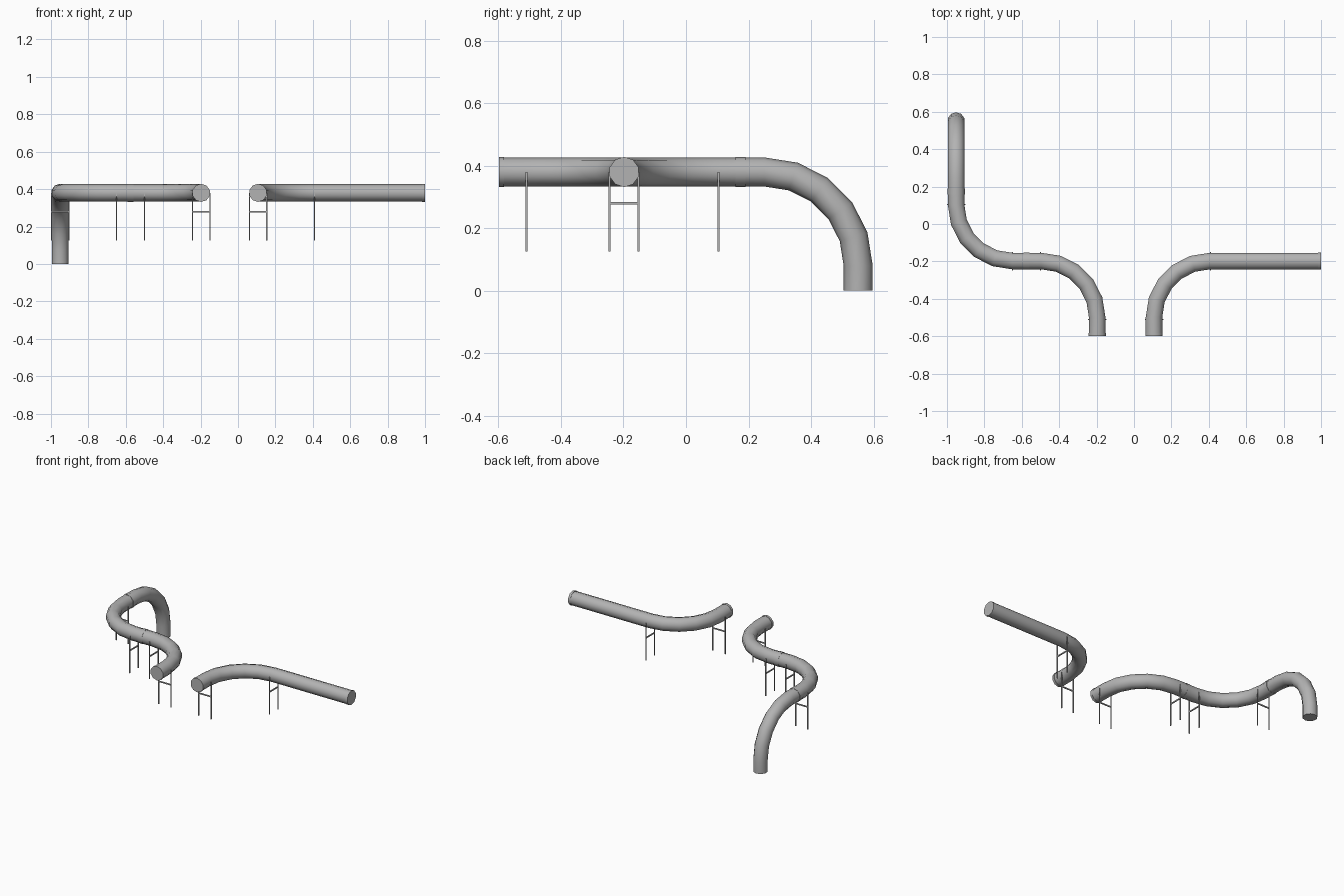
import bpy, bmesh, math
from mathutils import Vector, Matrix

if "Cube" in bpy.data.objects:
    bpy.data.objects.remove(bpy.data.objects["Cube"], do_unlink=True)

PIPE_R, COLLAR_R, COLLAR_LEN = 0.0465, 0.0485, 0.016
BEND_R, SIDES, STEPS = 0.3, 10, 5
Z = 0.38

grey = bpy.data.materials.new("pipe_grey")
grey.use_nodes = True
grey.diffuse_color = (0.45, 0.45, 0.45, 1)
grey.node_tree.nodes["Principled BSDF"].inputs["Base Color"].default_value = (0.45, 0.45, 0.45, 1)


def finish(name, bm, smooth):
    bmesh.ops.recalc_face_normals(bm, faces=bm.faces)
    mesh = bpy.data.meshes.new(name)
    bm.to_mesh(mesh)
    bm.free()
    mesh.materials.append(grey)
    obj = bpy.data.objects.new(name, mesh)
    bpy.context.collection.objects.link(obj)
    if smooth:
        bpy.ops.object.select_all(action='DESELECT')
        obj.select_set(True)
        bpy.context.view_layer.objects.active = obj
        bpy.ops.object.shade_smooth_by_angle(angle=math.radians(50))
    return obj


def sweep(name, path, radius, up):
    """Capped tube through (point, direction) pairs."""
    bm = bmesh.new()
    rings, last = [], path[0][1]
    for point, direction in path:
        up = last.rotation_difference(direction) @ up
        last = direction
        side = direction.cross(up)
        rings.append([bm.verts.new(point + radius * (up * math.cos(a) + side * math.sin(a)))
                      for a in (math.tau * i / SIDES for i in range(SIDES))])
    for a, b in zip(rings, rings[1:]):
        for i in range(SIDES):
            j = (i + 1) % SIDES
            bm.faces.new((a[i], a[j], b[j], b[i]))
    bm.faces.new(rings[0])
    bm.faces.new(rings[-1])
    return finish(name, bm, True)


def bend_path(start, corner, end):
    """Straight run, quarter bend around the corner, straight run."""
    start, corner, end = Vector(start), Vector(corner), Vector(end)
    d0, d1 = (corner - start).normalized(), (end - corner).normalized()
    centre = corner - d0 * BEND_R + d1 * BEND_R
    path = [(start, d0)]
    for i in range(STEPS + 1):
        a = math.pi / 2 * i / STEPS
        c, s = math.cos(a), math.sin(a)
        path.append((centre + BEND_R * (d0 * s - d1 * c), d0 * c + d1 * s))
    path.append((end, d1))
    return path


def collar(name, at, direction, length):
    at, d = Vector(at), Vector(direction)
    sweep(name, [(at, d), (at + d * length, d)], COLLAR_R, Vector((0, 0, 1)))


def support(name, x, y, across_x):
    """Two thin legs joined by a crossbar."""
    bm = bmesh.new()

    def box(u, z, w, h):
        offset = (x + u, y, z) if across_x else (x, y + u, z)
        size = (w, 0.006, h) if across_x else (0.006, w, h)
        bmesh.ops.create_cube(bm, size=1, matrix=Matrix.Translation(offset) @ Matrix.Diagonal((*size, 1)))

    for u in (-0.0465, 0.0465):
        box(u, 0.253, 0.006, 0.254)
    box(0, 0.28, 0.093, 0.008)
    finish(name, bm, False)


XL, XM, XR, YF, YM = -0.951, -0.197, 0.107, -0.598, -0.198
X_JOINT, Y_JOINT = -0.575, 0.175
UP = Vector((0, 0, 1))

# pipes
sweep("front_bend_pipe", bend_path((XM, YF, Z), (XM, YM, Z), (X_JOINT, YM, Z)), PIPE_R, UP)
sweep("side_bend_pipe", bend_path((X_JOINT, YM, Z), (XL, YM, Z), (XL, Y_JOINT, Z)), PIPE_R, UP)
sweep("down_bend_pipe", bend_path((XL, Y_JOINT, Z), (XL, 0.551, Z), (XL, 0.551, 0)), PIPE_R, UP)
sweep("long_bend_pipe", bend_path((XR, YF, Z), (XR, YM, Z), (1, YM, Z)), PIPE_R, UP)

# collars at open ends and joints
collar("middle_end_collar", (XM, YF, Z), (0, 1, 0), COLLAR_LEN)
collar("long_front_collar", (XR, YF, Z), (0, 1, 0), COLLAR_LEN)
collar("long_end_collar", (1, YM, Z), (-1, 0, 0), COLLAR_LEN)
collar("front_joint_collar", (X_JOINT - COLLAR_LEN, YM, Z), (1, 0, 0), 2 * COLLAR_LEN)
collar("side_joint_collar", (XL, Y_JOINT - COLLAR_LEN, Z), (0, 1, 0), 2 * COLLAR_LEN)

# supports
support("middle_front_support", XM, -0.51, True)
support("long_front_support", XR, -0.51, True)
support("rear_support", XL, 0.104, True)
support("joint_support_left", -0.5, YM, False)
support("joint_support_right", -0.65, YM, False)
support("long_rear_support", 0.41, YM, False)
